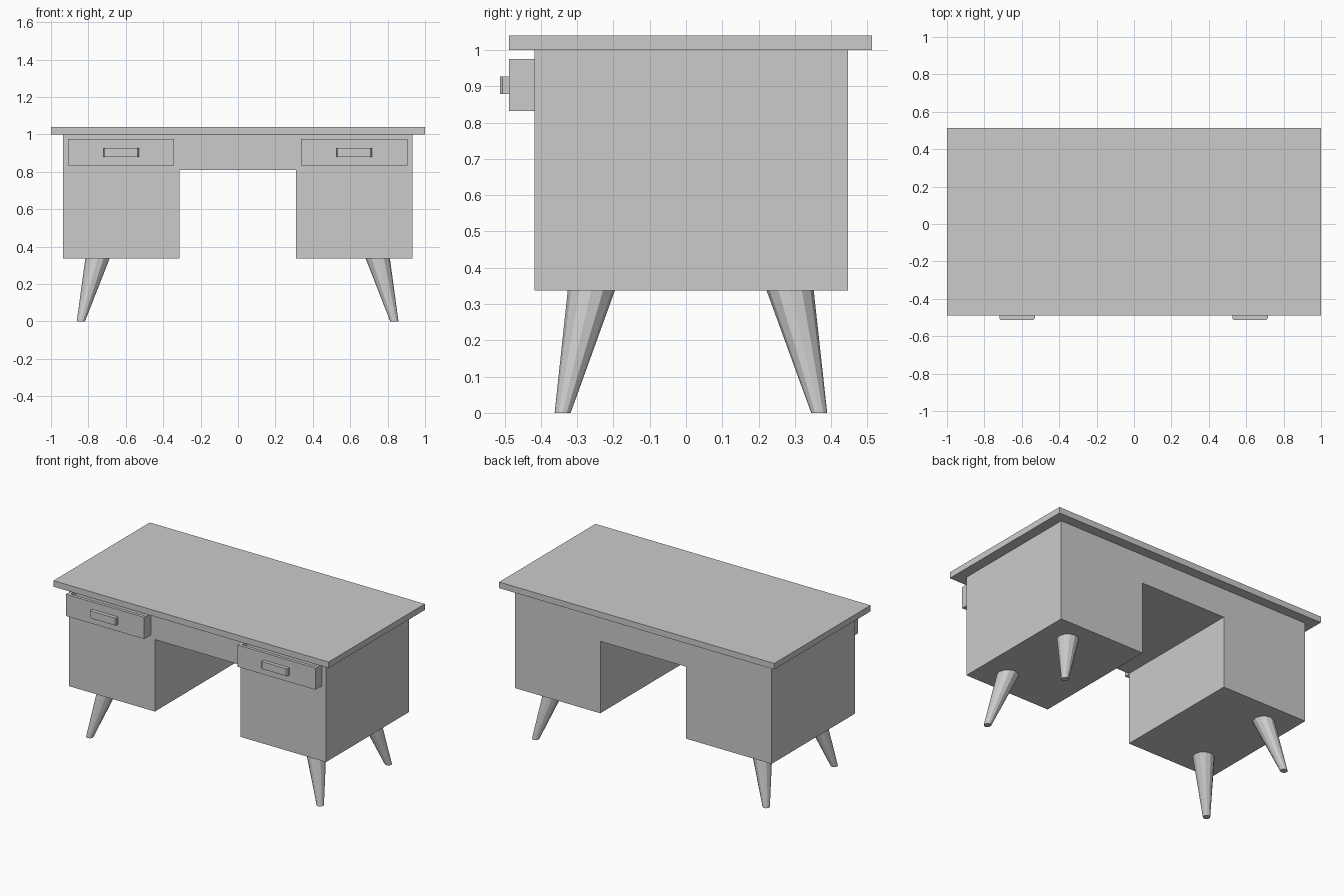
import bpy, bmesh
from mathutils import Vector

if "Cube" in bpy.data.objects:
    bpy.data.objects.remove(bpy.data.objects["Cube"])


def make(name, bm):
    bmesh.ops.recalc_face_normals(bm, faces=bm.faces)
    me = bpy.data.meshes.new(name)
    bm.to_mesh(me)
    bm.free()
    ob = bpy.data.objects.new(name, me)
    bpy.context.collection.objects.link(ob)
    return ob


def prism(name, pts, direction):
    """Extrude a closed outline of 3D points along a direction."""
    bm = bmesh.new()
    face = bm.faces.new([bm.verts.new(p) for p in pts])
    ext = bmesh.ops.extrude_face_region(bm, geom=[face], use_keep_orig=True)
    verts = [g for g in ext["geom"] if isinstance(g, bmesh.types.BMVert)]
    bmesh.ops.translate(bm, verts=verts, vec=direction)
    return make(name, bm)


def box(name, x0, x1, y0, y1, z0, z1):
    return prism(name, [(x0, y0, z0), (x1, y0, z0), (x1, y1, z0), (x0, y1, z0)],
                 (0, 0, z1 - z0))


def leg(name, top, bottom, r_top, r_bottom, sides=12):
    """Splayed tapered leg with level ends."""
    bm = bmesh.new()
    bmesh.ops.create_cone(bm, cap_ends=True, segments=sides,
                          radius1=r_bottom, radius2=r_top, depth=1)
    for v in bm.verts:
        t = v.co.z + 0.5
        c = Vector(bottom).lerp(Vector(top), t)
        v.co = Vector((v.co.x + c.x, v.co.y + c.y, c.z))
    return make(name, bm)


# Table top
box("desk_top", -1, 1, -0.488, 0.512, 1.0, 1.04)

# Two pedestals joined by the bridge over the knee hole
outline = [(-0.935, 0.337), (-0.312, 0.337), (-0.312, 0.81), (0.31, 0.81),
           (0.31, 0.337), (0.932, 0.337), (0.932, 1.0), (-0.935, 1.0)]
prism("desk_body", [(x, -0.418, z) for x, z in outline], (0, 0.865, 0))

# Slightly open drawers: hollow tray plus chamfered handle
for side, cx in (("left", -0.625), ("right", 0.621)):
    h, w = 0.284, 0.02
    y0, y1, z0, z1 = -0.488, -0.418, 0.832, 0.975
    box(f"{side}_drawer_front", cx - h, cx + h, y0, y0 + w, z0, z1)
    box(f"{side}_drawer_bottom", cx - h, cx + h, y0 + w, y1, z0, z0 + w)
    box(f"{side}_drawer_wall_a", cx - h, cx - h + w, y0 + w, y1, z0 + w, z1)
    box(f"{side}_drawer_wall_b", cx + h - w, cx + h, y0 + w, y1, z0 + w, z1)
    a, c = 0.095, 0.007
    prism(f"{side}_drawer_handle",
          [(cx - a, y0, 0.879), (cx - a, -0.512 + c, 0.879), (cx - a + c, -0.512, 0.879),
           (cx + a - c, -0.512, 0.879), (cx + a, -0.512 + c, 0.879), (cx + a, y0, 0.879)],
          (0, 0, 0.048))

# Four splayed legs
for side, s in (("left", -1), ("right", 1)):
    for end, yt, yb in (("front", -0.261, -0.34), ("back", 0.287, 0.367)):
        leg(f"{end}_{side}_leg", (s * 0.749 - 0.002, yt, 0.337),
            (s * 0.838 - 0.002, yb, 0), 0.065, 0.022)
